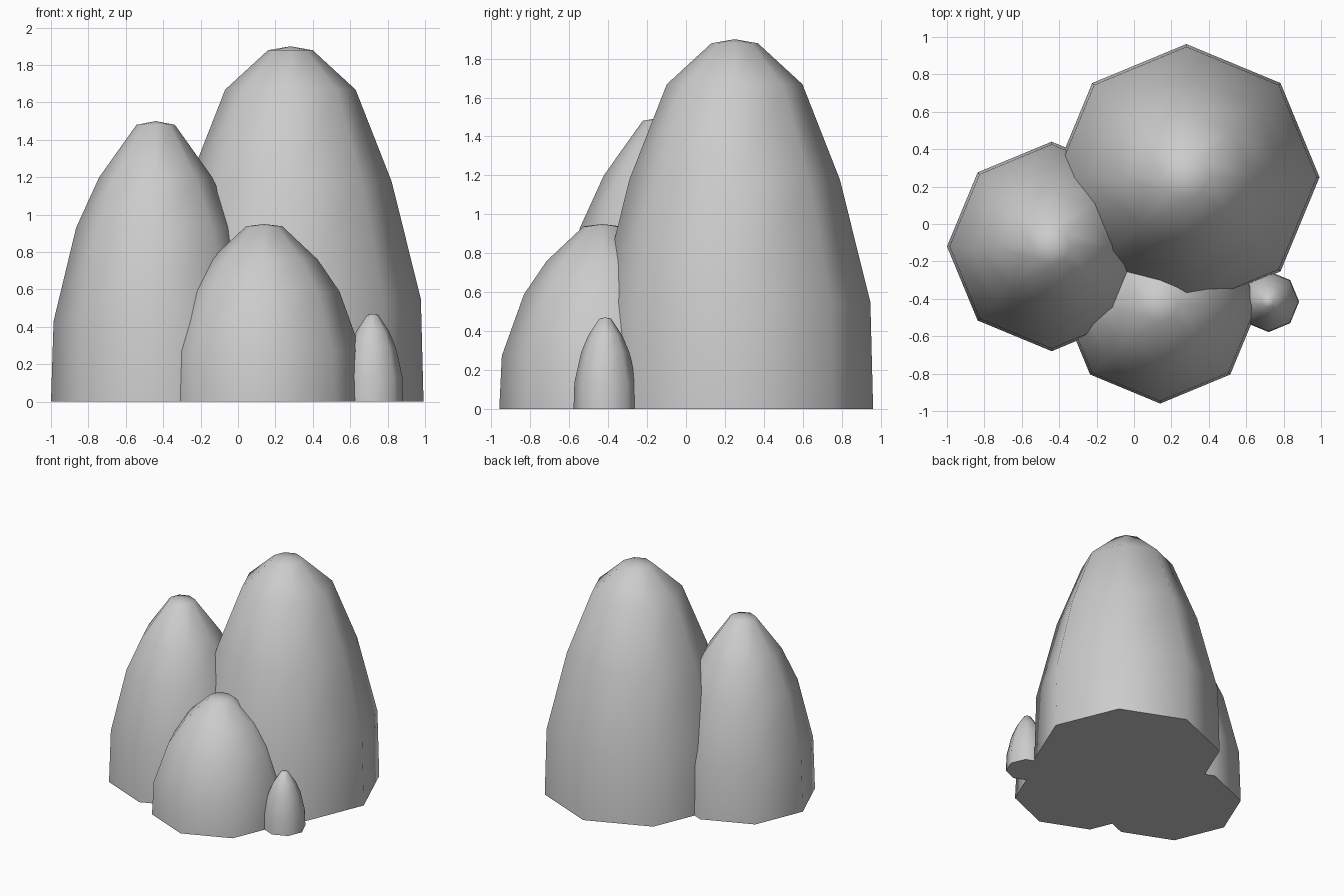
import bpy, bmesh
from math import cos, sin, pi

if "Cube" in bpy.data.objects:
    bpy.data.objects.remove(bpy.data.objects["Cube"])

SIDES = 8

# Profiles: (radius, height) as fractions, from the base up to the apex
STEEP = [(1, 0), (0.98, 0.289), (0.76, 0.62), (0.49, 0.878), (0.168, 0.989)]
POINTED = [(1, 0), (0.975, 0.287), (0.76, 0.62), (0.54, 0.80), (0.183, 0.987)]


def dome(name, x, y, radius, height, profile):
    """Closed eight-sided dome with smooth sides and a crisp base edge."""
    bm = bmesh.new()
    rings = [[bm.verts.new((radius * r * cos(2 * pi * i / SIDES),
                            radius * r * sin(2 * pi * i / SIDES), height * h))
              for i in range(SIDES)] for r, h in profile]
    apex = bm.verts.new((0, 0, height))
    for i in range(SIDES):
        j = (i + 1) % SIDES
        for low, high in zip(rings, rings[1:]):
            bm.faces.new((low[i], low[j], high[j], high[i]))
        bm.faces.new((rings[-1][i], rings[-1][j], apex))
    for face in bm.faces:
        face.smooth = True
    base = bm.faces.new(rings[0][::-1])
    for edge in base.edges:
        edge.smooth = False
    mesh = bpy.data.meshes.new(name)
    bm.to_mesh(mesh)
    bm.free()
    obj = bpy.data.objects.new(name, mesh)
    obj.location = (x, y, 0)
    bpy.context.collection.objects.link(obj)
    return obj


# Cluster of overlapping rounded rocks
dome("tall_rock", 0.28, 0.25, 0.712, 1.90, STEEP)
dome("left_rock", -0.44, -0.12, 0.56, 1.50, POINTED)
dome("front_rock", 0.14, -0.43, 0.53, 0.95, POINTED)
dome("small_rock", 0.72, -0.415, 0.163, 0.47, POINTED)
